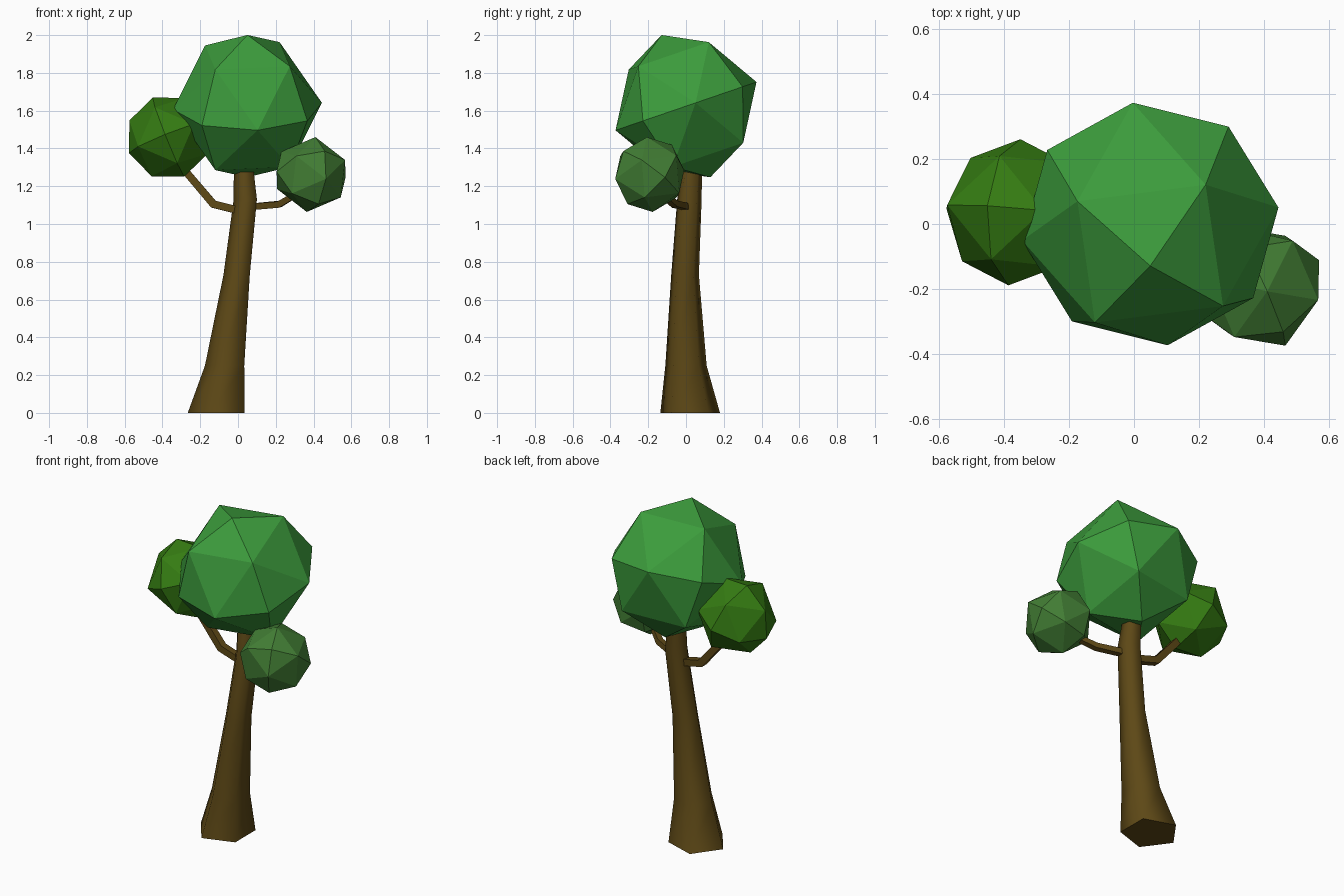
import bpy, bmesh
from math import cos, sin, pi
from mathutils import Vector

if "Cube" in bpy.data.objects:
    bpy.data.objects.remove(bpy.data.objects["Cube"])


def material(name, rgb):
    m = bpy.data.materials.new(name)
    m.diffuse_color = (*rgb, 1)
    m.use_nodes = True
    m.node_tree.nodes["Principled BSDF"].inputs["Base Color"].default_value = m.diffuse_color
    return m


def make_object(name, bm, mat, smooth_angle=None):
    bmesh.ops.recalc_face_normals(bm, faces=bm.faces)
    me = bpy.data.meshes.new(name)
    bm.to_mesh(me)
    bm.free()
    me.materials.append(mat)
    ob = bpy.data.objects.new(name, me)
    bpy.context.collection.objects.link(ob)
    if smooth_angle:
        bpy.ops.object.select_all(action='DESELECT')
        bpy.context.view_layer.objects.active = ob
        ob.select_set(True)
        bpy.ops.object.shade_smooth_by_angle(angle=smooth_angle)
    return ob


def leaf_ball(name, center, radius, a, b, mat):
    """Octahedron split once and pushed to a sphere; a and b are two of its axes."""
    a = Vector(a).normalized()
    b = Vector(b)
    b = (b - a * a.dot(b)).normalized()
    tips = [s * v for v in (a, b, a.cross(b)) for s in (1, -1)]
    mids = [(p + q).normalized() for i, p in enumerate(tips)
            for q in tips[i + 1:] if abs(p.dot(q)) < 0.5]
    bm = bmesh.new()
    for p in tips + mids:
        bm.verts.new(Vector(center) + p * radius)
    bmesh.ops.convex_hull(bm, input=bm.verts)
    return make_object(name, bm, mat)


def limb(name, path, sides, mat, along=None, turn=0.0):
    """Tapered tube through (x, y, z, radius) points; flat rings unless 'along' is given."""
    bm = bmesh.new()
    pts = [Vector(p[:3]) for p in path]
    rings = []
    for i, p in enumerate(path):
        u, v = Vector((1, 0, 0)), Vector((0, 1, 0))
        if along:
            d = (pts[min(i + 1, len(pts) - 1)] - pts[max(i - 1, 0)]).normalized()
            u = d.cross(Vector((0, 1, 0))).normalized()
            v = d.cross(u)
        rings.append([bm.verts.new(pts[i] + p[3] * (u * cos(turn + 2 * pi * k / sides)
                                                    + v * sin(turn + 2 * pi * k / sides)))
                      for k in range(sides)])
    for r, s in zip(rings, rings[1:]):
        for k in range(sides):
            n = (k + 1) % sides
            bm.faces.new((r[k], r[n], s[n], s[k]))
    bm.faces.new(rings[0])
    bm.faces.new(rings[-1])
    return make_object(name, bm, mat, 1.31)


bark = material("bark", (0.11, 0.065, 0.008))
green = material("leaf_green", (0.045, 0.33, 0.045))
olive = material("leaf_olive", (0.035, 0.2, 0.006))
sage = material("leaf_sage", (0.055, 0.21, 0.035))

# Five-sided leaning trunk
limb("trunk", [(-0.10, 0.022, 0, 0.166), (-0.06, 0, 0.25, 0.115),
               (0.0, -0.005, 0.73, 0.077), (0.045, 0.018, 1.13, 0.068),
               (0.033, 0.033, 1.33, 0.055)], 5, bark, turn=pi)

# Branches
limb("left_branch", [(0.03, 0.015, 1.065, 0.028), (-0.13, 0.03, 1.105, 0.03),
                     (-0.27, 0.035, 1.27, 0.028), (-0.36, 0.035, 1.42, 0.02)],
     4, bark, along=True, turn=pi / 4)
limb("right_branch", [(0.06, 0.01, 1.09, 0.025), (0.22, -0.06, 1.105, 0.024),
                      (0.38, -0.17, 1.2, 0.02)], 4, bark, along=True, turn=pi / 4)

# Foliage
leaf_ball("main_foliage", (0.05, 0, 1.624), 0.398,
          (0, -0.324, 0.946), (0.601, 0.748, 0.256), green)
leaf_ball("left_foliage", (-0.368, 0.036, 1.46), 0.226,
          (-0.37, 0.09, 0.93), (0.08, 0.99, -0.06), olive)
leaf_ball("right_foliage", (0.387, -0.192, 1.262), 0.2,
          (0.36, -0.70, 0.62), (0.91, 0.396, -0.07), sage)
